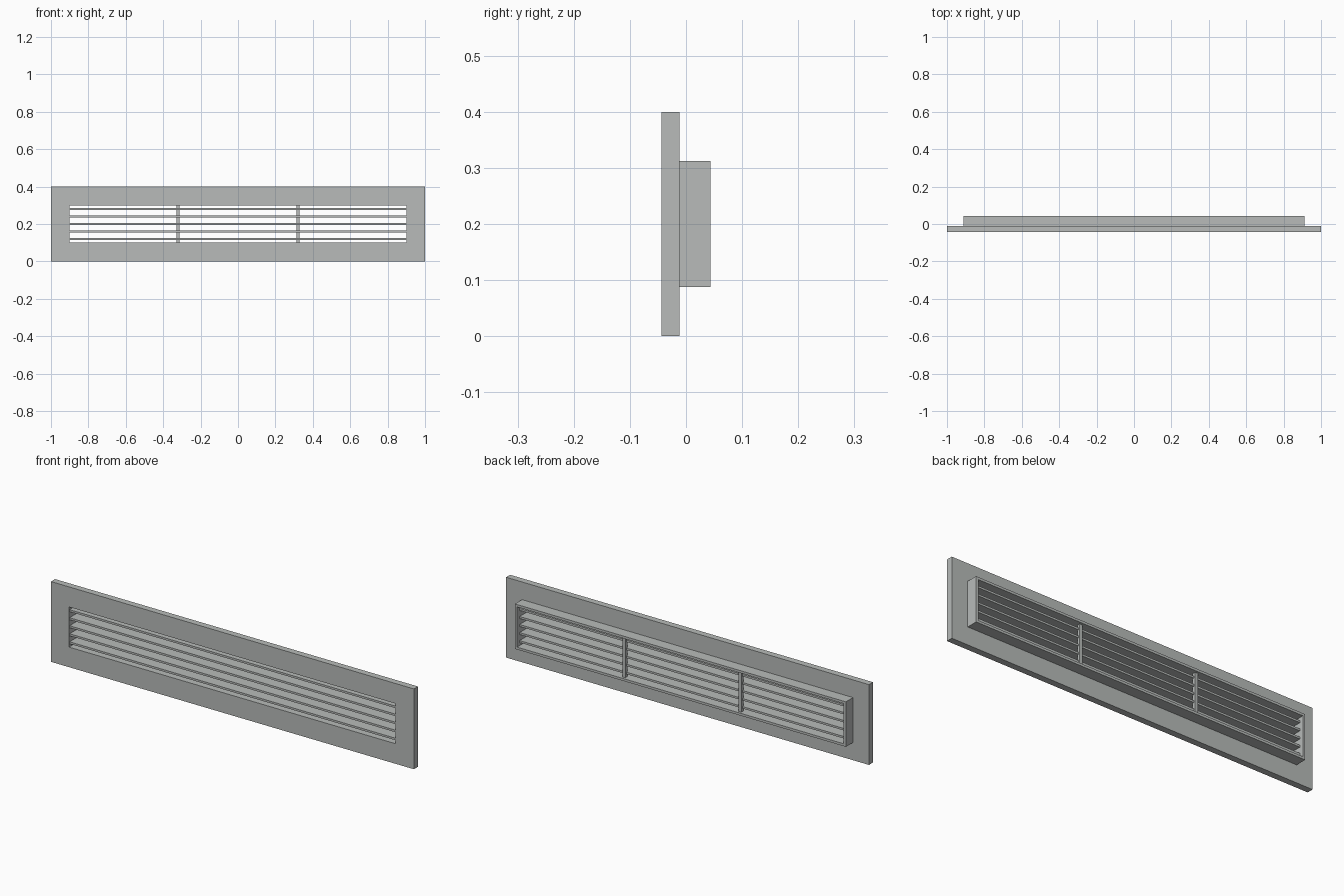
import bpy

cube = bpy.data.objects.get("Cube")
if cube:
    bpy.data.objects.remove(cube, do_unlink=True)

grey = bpy.data.materials.new("matte grey")
grey.use_nodes = True
colour = (0.48, 0.50, 0.49, 1)
grey.diffuse_color = colour
grey.node_tree.nodes["Principled BSDF"].inputs["Base Color"].default_value = colour


def add_mesh(name, verts, faces):
    mesh = bpy.data.meshes.new(name)
    mesh.from_pydata(verts, [], faces)
    mesh.materials.append(grey)
    obj = bpy.data.objects.new(name, mesh)
    bpy.context.collection.objects.link(obj)


def box(name, x0, x1, y0, y1, z0, z1):
    verts = [(x, y, z) for x in (x0, x1) for y in (y0, y1) for z in (z0, z1)]
    add_mesh(name, verts, [(0, 1, 3, 2), (4, 6, 7, 5), (0, 4, 5, 1),
                           (2, 3, 7, 6), (0, 2, 6, 4), (1, 5, 7, 3)])


def ring(name, outer, inner, y0, y1):
    """Rectangular frame with (half width, half height) outside and inside."""
    verts = [(sx * w, y, MID + sz * h) for y in (y0, y1) for w, h in (outer, inner)
             for sx, sz in ((-1, -1), (1, -1), (1, 1), (-1, 1))]
    faces = []
    for i in range(4):
        j = (i + 1) % 4
        faces += [(i, j, j + 4, i + 4), (i + 8, i + 12, j + 12, j + 8),
                  (i, i + 8, j + 8, j), (i + 4, j + 4, j + 12, i + 12)]
    add_mesh(name, verts, faces)


MID = 0.2
FRONT, PLATE_BACK, BACK = -0.044, -0.012, 0.044
OPENING = (0.9, 0.1)

# Face plate and the collar behind it
ring("face_plate", (1, 0.2), OPENING, FRONT, PLATE_BACK)
ring("rear_collar", (0.912, 0.112), OPENING, PLATE_BACK, BACK)

# Horizontal louvre slats
for i in range(5):
    z = MID + (i - 2) * 0.04
    box(f"slat_{i + 1}", -0.9, 0.9, -0.04, 0.024, z - 0.005, z + 0.005)

# Upright dividers behind the slats
for side, x in (("right", -0.32), ("left", 0.32)):
    box(f"{side}_divider", x - 0.008, x + 0.008, 0.016, 0.032, 0.1, 0.3)
